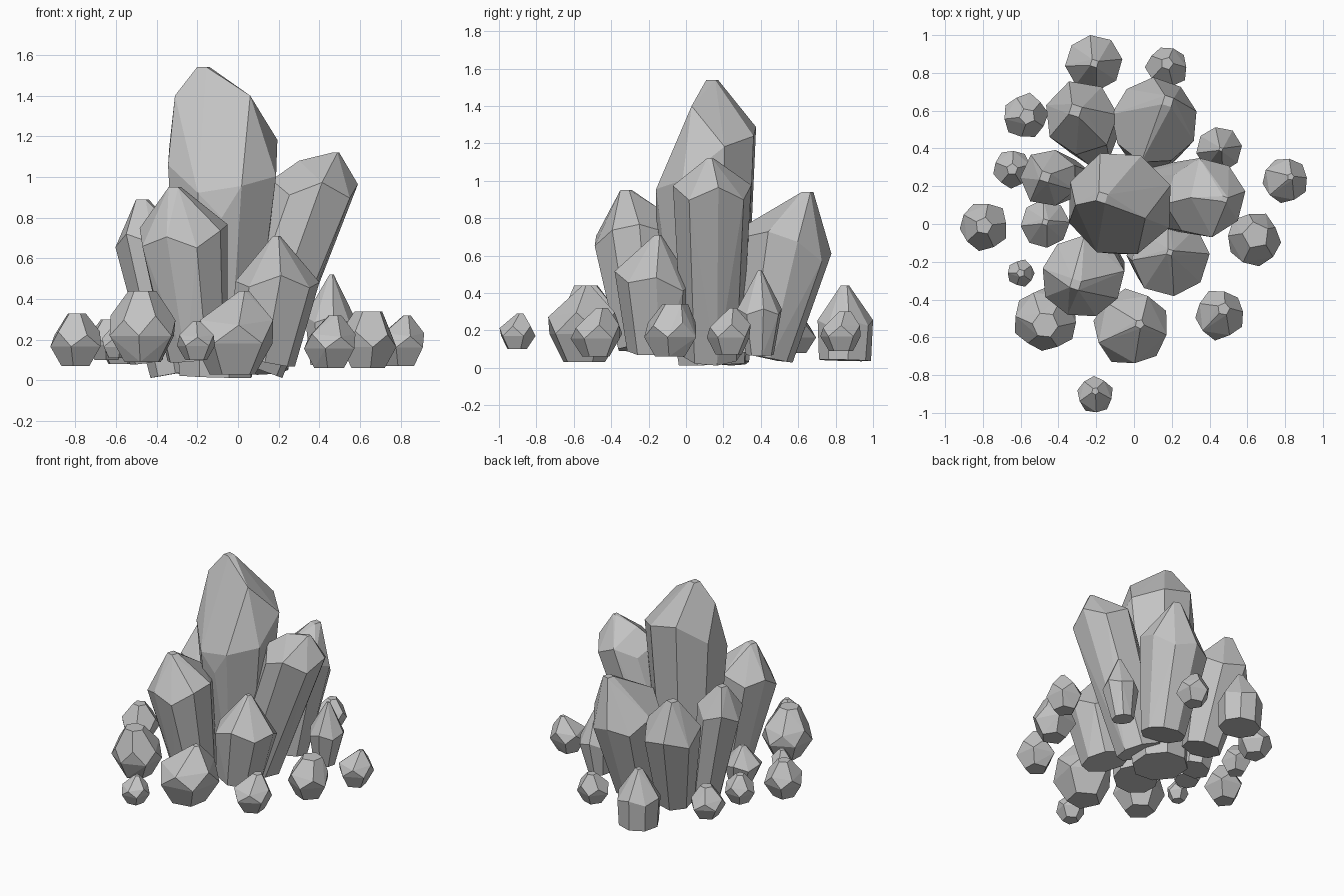
import bpy, bmesh, math, random
from mathutils import Vector

random.seed(4)
if "Cube" in bpy.data.objects:
    bpy.data.objects.remove(bpy.data.objects["Cube"])

# One grey mineral material
stone = bpy.data.materials.new("grey_stone")
stone.use_nodes = True
GREY = (0.55, 0.55, 0.55, 1)
stone.diffuse_color = GREY
stone.node_tree.nodes["Principled BSDF"].inputs["Base Color"].default_value = GREY


def ring(center, radius, sides, turn=0.0, lean=(0, 0), zigzag=0.0, jitter=0.0):
    """Ring of points; lean tilts it in x and y, zigzag alternates the height."""
    points = []
    for i in range(sides):
        a = math.tau * (i + turn) / sides
        r = radius * (1 + random.uniform(-jitter, jitter))
        dx, dy = r * math.cos(a), r * math.sin(a)
        dz = lean[0] * dx + lean[1] * dy + zigzag * (-1) ** i
        points.append(Vector(center) + Vector((dx, dy, dz)))
    return points


def hull(name, points):
    """Flat-faceted convex solid around the points."""
    bm = bmesh.new()
    for p in points:
        p.z = max(p.z, 0)
        bm.verts.new(p)
    res = bmesh.ops.convex_hull(bm, input=bm.verts)
    loose = {g for g in res["geom_interior"] + res["geom_unused"]
             if isinstance(g, bmesh.types.BMVert)}
    bmesh.ops.delete(bm, geom=list(loose), context="VERTS")
    bmesh.ops.dissolve_limit(bm, angle_limit=math.radians(5),
                             verts=bm.verts, edges=bm.edges)
    bmesh.ops.recalc_face_normals(bm, faces=bm.faces)
    mesh = bpy.data.meshes.new(name)
    bm.to_mesh(mesh)
    bm.free()
    mesh.materials.append(stone)
    obj = bpy.data.objects.new(name, mesh)
    bpy.context.collection.objects.link(obj)


def crystal(name, base, r_base, shoulder, r_shoulder, tip, sides=8, turn=0.0,
            lean=(0, 0), zigzag=0.03, r_tip=0.02, extra=()):
    """Prism widening to a shoulder, then closing to a blunt point."""
    axis = Vector(shoulder) - Vector(base)
    tilt = (-axis.x / axis.z, -axis.y / axis.z)
    points = ring(base, r_base, sides, turn, tilt)
    points += ring(shoulder, r_shoulder, sides, turn, lean, zigzag, 0.03)
    points += ring(tip, r_tip, 4, 0.3)
    points += [Vector(p) for p in extra]
    hull(name, points)


def rock(name, x, y, radius, low, high, peak=(0, 0), turn=0.0, crown=0.3, sides=5):
    """Squat nugget: narrow foot, wide belly, staggered shoulder, off-centre crown."""
    h = high - low
    points = ring((x, y, low), radius * 0.58, sides, turn, jitter=0.05)
    points += ring((x, y, low + h * 0.37), radius, sides, turn, jitter=0.04)
    points += ring((x, y, low + h * 0.62), radius * 0.92, sides, turn + 0.5,
                   zigzag=h * 0.03, jitter=0.04)
    points += ring((x + peak[0], y + peak[1], high), radius * crown, sides, turn + 0.5)
    hull(name, points)


# Tall central crystal with one long sloping front facet
crystal("main_crystal", (-0.11, 0.14, 0.02), 0.19, (-0.08, 0.105, 1.10), 0.287,
        (-0.17, 0.14, 1.54), 8, 0.45, (0.0, 0.62), 0.02, 0.035,
        [(0.06, 0.03, 1.40), (-0.31, 0.10, 1.40), (-0.08, -0.16, 0.80)])

# Large leaning crystals around it
crystal("left_crystal", (0.06, 0.14, 0.07), 0.16, (0.38, 0.14, 0.94), 0.212,
        (0.48, 0.13, 1.12), 8, 0.2, (-0.05, 0), 0.035, 0.02, [(0.30, 0.14, 1.08)])
crystal("front_right_crystal", (-0.20, -0.22, 0.11), 0.15, (-0.27, -0.28, 0.72),
        0.22, (-0.31, -0.32, 0.95), 9, 0.2, (0.05, 0.2), 0.03, 0.035)
crystal("back_left_crystal", (0.10, 0.42, 0.06), 0.15, (0.11, 0.55, 0.66), 0.228,
        (0.18, 0.65, 0.94), 9, 0.3, (0, -0.35), 0.03, 0.035)
crystal("back_right_crystal", (-0.22, 0.44, 0.06), 0.13, (-0.28, 0.56, 0.63), 0.20,
        (-0.31, 0.60, 0.87), 7, 0.1, (0.1, -0.2), 0.03, 0.04)
crystal("right_crystal", (-0.33, 0.24, 0.03), 0.10, (-0.45, 0.245, 0.70), 0.155,
        (-0.47, 0.25, 0.89), 7, 0.5, (0.1, 0), 0.03, 0.035)
crystal("front_left_crystal", (0.12, -0.155, 0.10), 0.16, (0.195, -0.175, 0.46), 0.212,
        (0.19, -0.15, 0.71), 8, 0.1, (0, -0.15), 0.025, 0.02)

# Small pointed crystals
crystal("small_left_crystal", (0.43, 0.395, 0.07), 0.075, (0.45, 0.395, 0.30), 0.12,
        (0.46, 0.395, 0.52), 8, 0.2, zigzag=0.015, r_tip=0.012)
crystal("small_back_crystal", (-0.21, 0.85, 0.04), 0.14, (-0.215, 0.855, 0.24), 0.15,
        (-0.21, 0.85, 0.44), 8, 0.15, zigzag=0.015, r_tip=0.025)
crystal("small_right_crystal", (-0.45, 0.01, 0.09), 0.08, (-0.47, 0.0, 0.23), 0.13,
        (-0.47, 0.01, 0.36), 8, 0.1, zigzag=0.015, r_tip=0.02)

# Loose nuggets: x, y, radius, low, high, peak offset, turn, crown size, sides
NUGGETS = {
    "front_rock": (-0.02, -0.55, 0.205, 0.03, 0.44, (0.05, 0.02), 0.35, 0.12, 5),
    "front_right_rock": (-0.47, -0.505, 0.172, 0.09, 0.44, (0.0, -0.03), 0.4, 0.4, 6),
    "front_pebble": (-0.205, -0.905, 0.097, 0.10, 0.29, (0, 0.02), 0.3, 0.2, 5),
    "front_left_rock": (0.455, -0.48, 0.135, 0.06, 0.32, (0.02, 0.03), 0.6, 0.25, 5),
    "left_rock": (0.635, -0.08, 0.145, 0.06, 0.34, (0.01, 0.02), 0.9, 0.5, 5),
    "far_left_rock": (0.80, 0.23, 0.123, 0.07, 0.32, (0.03, 0.02), 0.6, 0.15, 5),
    "back_left_rock": (0.175, 0.83, 0.113, 0.09, 0.30, (0, 0.02), 0.5, 0.3, 5),
    "back_right_rock": (-0.575, 0.57, 0.123, 0.08, 0.30, (0.01, 0), 0.1, 0.35, 5),
    "right_rock": (-0.645, 0.29, 0.103, 0.10, 0.30, (0, 0), 0.7, 0.3, 5),
    "far_right_rock": (-0.795, -0.01, 0.132, 0.07, 0.33, (0.0, 0), 0.6, 0.35, 5),
    "right_pebble": (-0.60, -0.26, 0.073, 0.11, 0.26, (0, 0), 0.0, 0.3, 5),
}
for name, shape in NUGGETS.items():
    rock(name, *shape)
